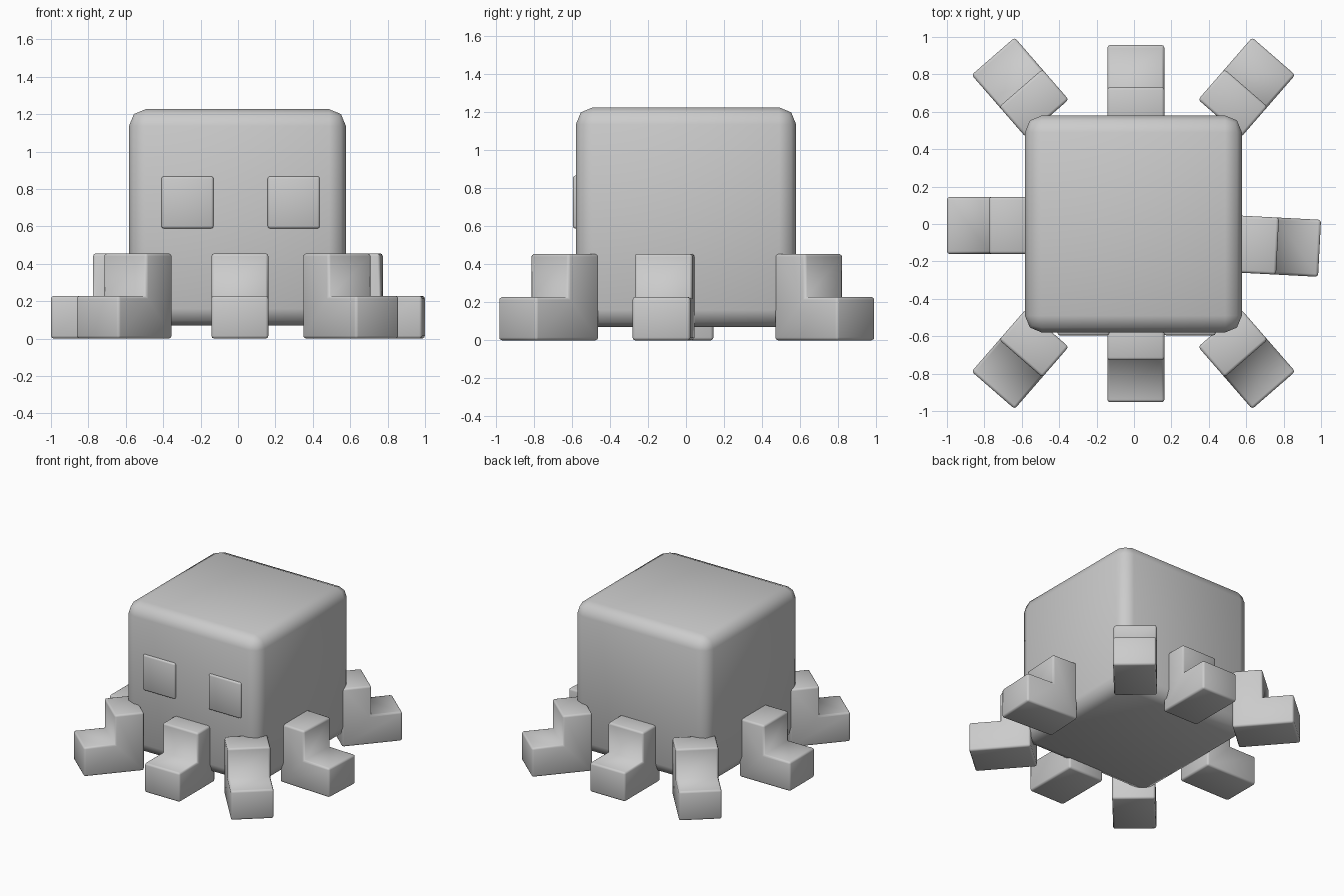
import bpy, bmesh
from math import radians, cos, sin
from mathutils import Matrix, Vector

if "Cube" in bpy.data.objects:
    bpy.data.objects.remove(bpy.data.objects["Cube"])


def finish(name, bm, bevel, segments):
    bmesh.ops.recalc_face_normals(bm, faces=bm.faces)
    # bevel outer edges only, keep inner corners crisp
    edges = [e for e in bm.edges if e.is_convex]
    bmesh.ops.bevel(bm, geom=edges, offset=bevel, segments=segments,
                    profile=0.5, affect='EDGES', clamp_overlap=True)
    for f in bm.faces:
        f.smooth = True
    mesh = bpy.data.meshes.new(name)
    bm.to_mesh(mesh)
    bm.free()
    ob = bpy.data.objects.new(name, mesh)
    bpy.context.collection.objects.link(ob)
    return ob


def block(name, centre, size, bevel, segments):
    bm = bmesh.new()
    bmesh.ops.create_cube(bm, size=1)
    bmesh.ops.scale(bm, vec=size, verts=bm.verts)
    bmesh.ops.translate(bm, vec=centre, verts=bm.verts)
    return finish(name, bm, bevel, segments)


def leg(name, toe_x, toe_y, angle):
    """L-shaped leg; toe centre at (toe_x, toe_y), pointing outward along angle."""
    length, step, width = 0.44, 0.225, 0.305
    profile = [(-length, 0), (0, 0), (0, 0.228), (-step, 0.228),
               (-step, 0.455), (-length, 0.455)]
    bm = bmesh.new()
    face = bm.faces.new([bm.verts.new((x, -width / 2, z)) for x, z in profile])
    ext = bmesh.ops.extrude_face_region(bm, geom=[face])
    bmesh.ops.translate(bm, vec=(0, width, 0),
                        verts=[v for v in ext['geom'] if isinstance(v, bmesh.types.BMVert)])
    mat = Matrix.Translation((toe_x, toe_y, 0)) @ Matrix.Rotation(radians(angle), 4, 'Z')
    bmesh.ops.transform(bm, matrix=mat, verts=bm.verts)
    return finish(name, bm, 0.015, 2)


# body
block("body", (-0.003, 0, 0.648), (1.16, 1.16, 1.157), 0.09, 2)

# eyes
for side, x in (("left", -0.27), ("right", 0.298)):
    block("eye_" + side, (x, -0.555, 0.728), (0.278, 0.08, 0.278), 0.012, 2)

# straight legs
leg("leg_front", 0.01, -0.953, -90)
leg("leg_back", 0.01, 0.957, 90)
leg("leg_left", -1.0, -0.008, 180)
leg("leg_right", 0.992, -0.13, -3)

# corner legs
for sx, side in ((-1, "left"), (1, "right")):
    for sy, end in ((-1, "front"), (1, "back")):
        a = 49 if sx > 0 else 131
        leg(f"leg_{end}_{side}", sx * 0.75 - 0.003, sy * 0.893 + 0.004, sy * a)
